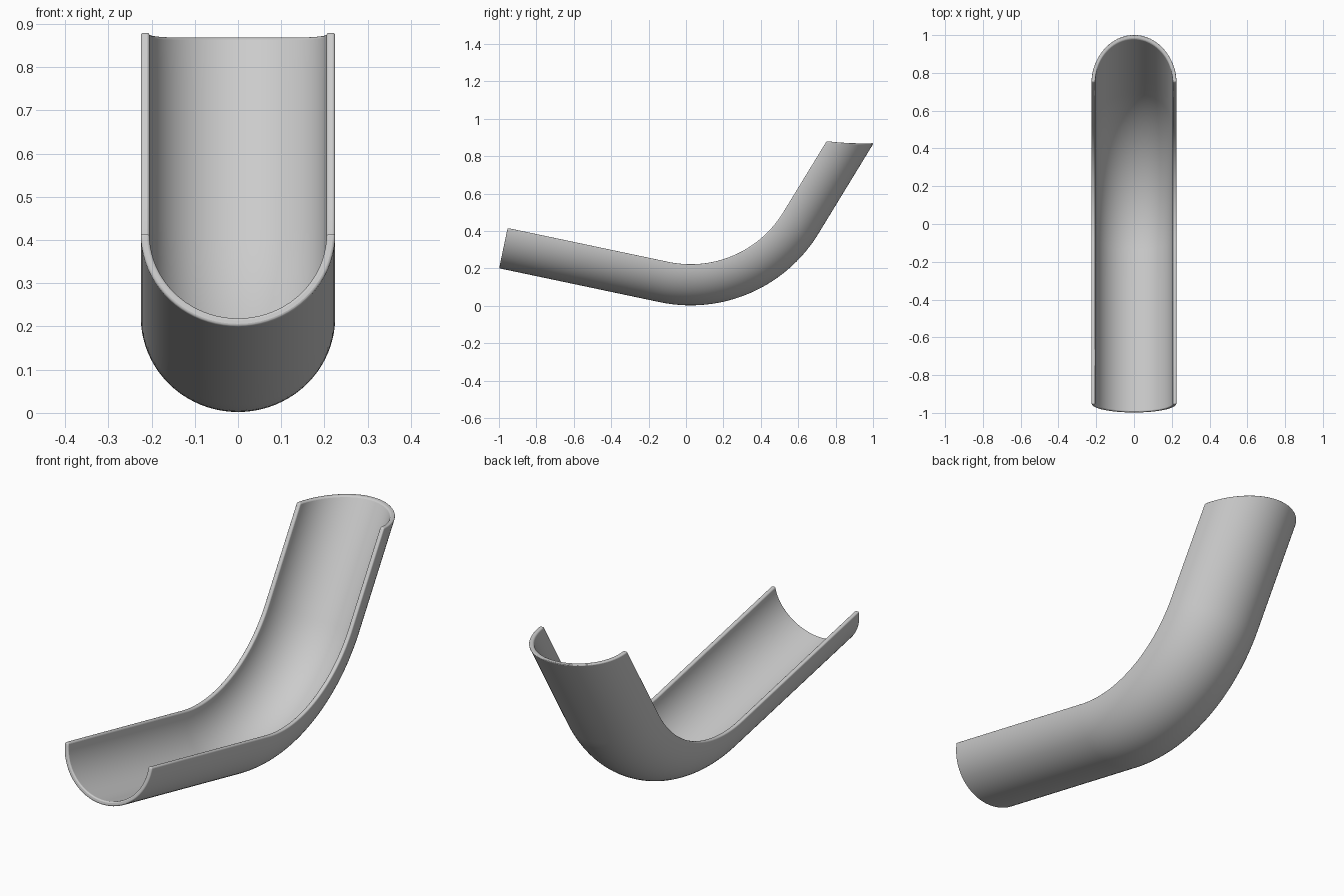
import bpy, bmesh
from math import sin, cos, pi, radians

if "Cube" in bpy.data.objects:
    bpy.data.objects.remove(bpy.data.objects["Cube"])

# Path of the open rim in the y-z plane: straight, arc, straight
CY, CZ, R = 0.025, 0.802, 0.58
A0, A1 = radians(-11.9), radians(58.6)
RX, DEPTH, WALL = 0.225, 0.22, 0.02
ARC, SIDES = 36, 40


def end_height(d):
    # slightly dished cut at the tall end
    t = d / DEPTH
    return 0.880 - 0.030 * t + 0.019 * t * t


def place(station, d):
    """y, z of a point at depth d below the rim, at a given station."""
    k = min(max(station, 0), ARC)
    a = A0 + (A1 - A0) * k / ARC
    y, z = CY + (R + d) * sin(a), CZ - (R + d) * cos(a)
    if station < 0:
        run = -0.878 * (-station / 4)
    elif station > ARC:
        run = (end_height(d) - z) / sin(a) * (station - ARC) / 4
    else:
        run = 0
    return y + run * cos(a), z + run * sin(a)


# Half-round wall profile: outer arc out, inner arc back
def arc(rx, depth):
    return [(rx * cos(pi * i / SIDES), depth * sin(pi * i / SIDES)) for i in range(SIDES + 1)]


profile = arc(RX, DEPTH) + arc(RX - WALL, DEPTH - WALL)[::-1]

# Sweep the profile along the path
bm = bmesh.new()
rings = []
for s in range(-4, ARC + 5):
    rings.append([bm.verts.new((x, *place(s, d))) for x, d in profile])
n = len(profile)
for a, b in zip(rings, rings[1:]):
    for i in range(n):
        j = (i + 1) % n
        bm.faces.new((a[i], a[j], b[j], b[i]))

# Close both ends with strips across the wall
for ring in (rings[0], rings[-1]):
    for i in range(SIDES):
        bm.faces.new((ring[i], ring[i + 1], ring[n - 2 - i], ring[n - 1 - i]))
bmesh.ops.recalc_face_normals(bm, faces=bm.faces)

mesh = bpy.data.meshes.new("curved_trough")
bm.to_mesh(mesh)
bm.free()
trough = bpy.data.objects.new("curved_trough", mesh)
bpy.context.collection.objects.link(trough)

# Soften the rim and end edges
bevel = trough.modifiers.new("soft_edges", 'BEVEL')
bevel.width = 0.006
bevel.segments = 3
bevel.limit_method = 'ANGLE'
bevel.angle_limit = radians(40)

bpy.context.view_layer.objects.active = trough
trough.select_set(True)
bpy.ops.object.shade_smooth_by_angle(angle=radians(40))
